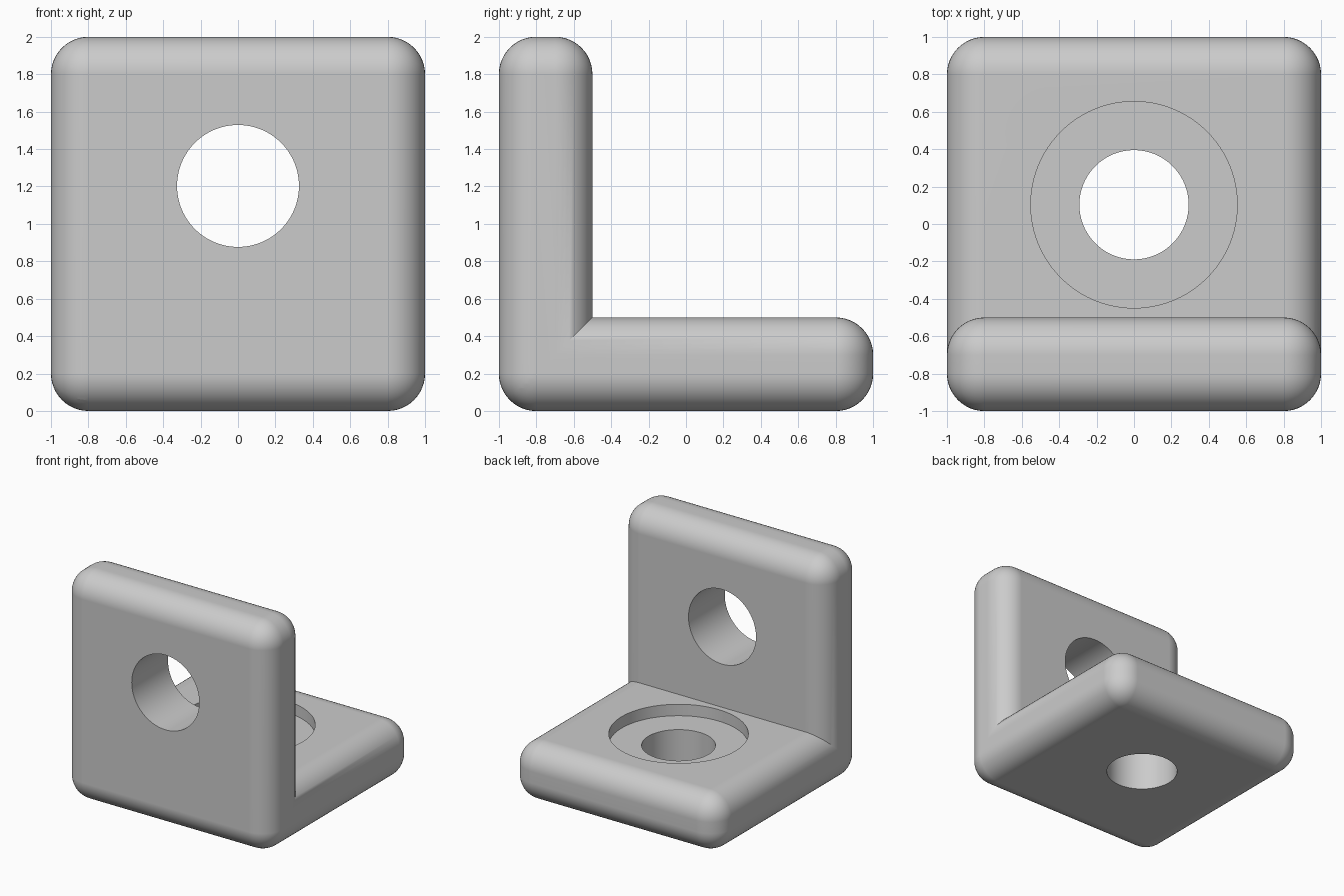
import bpy, bmesh
from mathutils import Matrix, Vector

default_cube = bpy.data.objects.get("Cube")
if default_cube:
    bpy.data.objects.remove(default_cube, do_unlink=True)

THICKNESS, ROUND = 0.5, 0.2

grey = bpy.data.materials.new("plain grey")
grey.use_nodes = True
colour = (0.6, 0.6, 0.6, 1)
grey.diffuse_color = colour
grey.node_tree.nodes["Principled BSDF"].inputs["Base Color"].default_value = colour


def link(name, bm):
    mesh = bpy.data.meshes.new(name)
    bm.to_mesh(mesh)
    bm.free()
    mesh.materials.append(grey)
    obj = bpy.data.objects.new(name, mesh)
    bpy.context.collection.objects.link(obj)
    return obj


def activate(obj):
    bpy.ops.object.select_all(action='DESELECT')
    obj.select_set(True)
    bpy.context.view_layer.objects.active = obj


def drill(target, name, centre, radius, length, axis):
    # Cut a round hole along the given axis
    bm = bmesh.new()
    turn = Vector((0, 0, 1)).rotation_difference(Vector(axis)).to_matrix().to_4x4()
    bmesh.ops.create_cone(bm, cap_ends=True, segments=96, radius1=radius, radius2=radius,
                          depth=length, matrix=Matrix.Translation(centre) @ turn)
    cutter = link(name, bm)
    mod = target.modifiers.new(name, 'BOOLEAN')
    mod.operation, mod.solver, mod.object = 'DIFFERENCE', 'EXACT', cutter
    activate(target)
    bpy.ops.object.modifier_apply(modifier=name)
    bpy.data.objects.remove(cutter, do_unlink=True)


# Rounded base plate
bm = bmesh.new()
bmesh.ops.create_cube(bm, size=1, matrix=Matrix.Translation((0, 0, THICKNESS / 2))
                      @ Matrix.Diagonal((2, 2, THICKNESS, 1)))
bmesh.ops.bevel(bm, geom=bm.edges[:], offset=ROUND, offset_type='OFFSET',
                segments=12, profile=0.5, affect='EDGES')

# Mitre the base, then mirror it across the mitre to make the upright plate
bmesh.ops.bisect_plane(bm, geom=bm.verts[:] + bm.edges[:] + bm.faces[:], dist=1e-5,
                       plane_co=(0, -1, 0), plane_no=(0, -1, 1), clear_outer=True)
copy = bmesh.ops.duplicate(bm, geom=bm.verts[:] + bm.edges[:] + bm.faces[:])["geom"]
for v in (g for g in copy if isinstance(g, bmesh.types.BMVert)):
    v.co = (v.co.x, v.co.z - 1, v.co.y + 1)
bmesh.ops.reverse_faces(bm, faces=[g for g in copy if isinstance(g, bmesh.types.BMFace)])
bmesh.ops.remove_doubles(bm, verts=bm.verts[:], dist=1e-4)
bmesh.ops.recalc_face_normals(bm, faces=bm.faces[:])
bracket = link("angle_bracket", bm)

# Upright hole, base hole and shallow counterbore
drill(bracket, "upright_hole", (0, -0.75, 1.203), 0.326, 1, (0, 1, 0))
drill(bracket, "base_hole", (0, 0.103, 0.25), 0.292, 1, (0, 0, 1))
drill(bracket, "counterbore", (0, 0.103, 0.65), 0.552, 0.5, (0, 0, 1))

# Smooth roundings with crisp hole rims and flat plate faces
activate(bracket)
bpy.ops.object.shade_smooth_by_angle(angle=0.6)
weighted = bracket.modifiers.new("flat_faces", 'WEIGHTED_NORMAL')
weighted.keep_sharp = True
